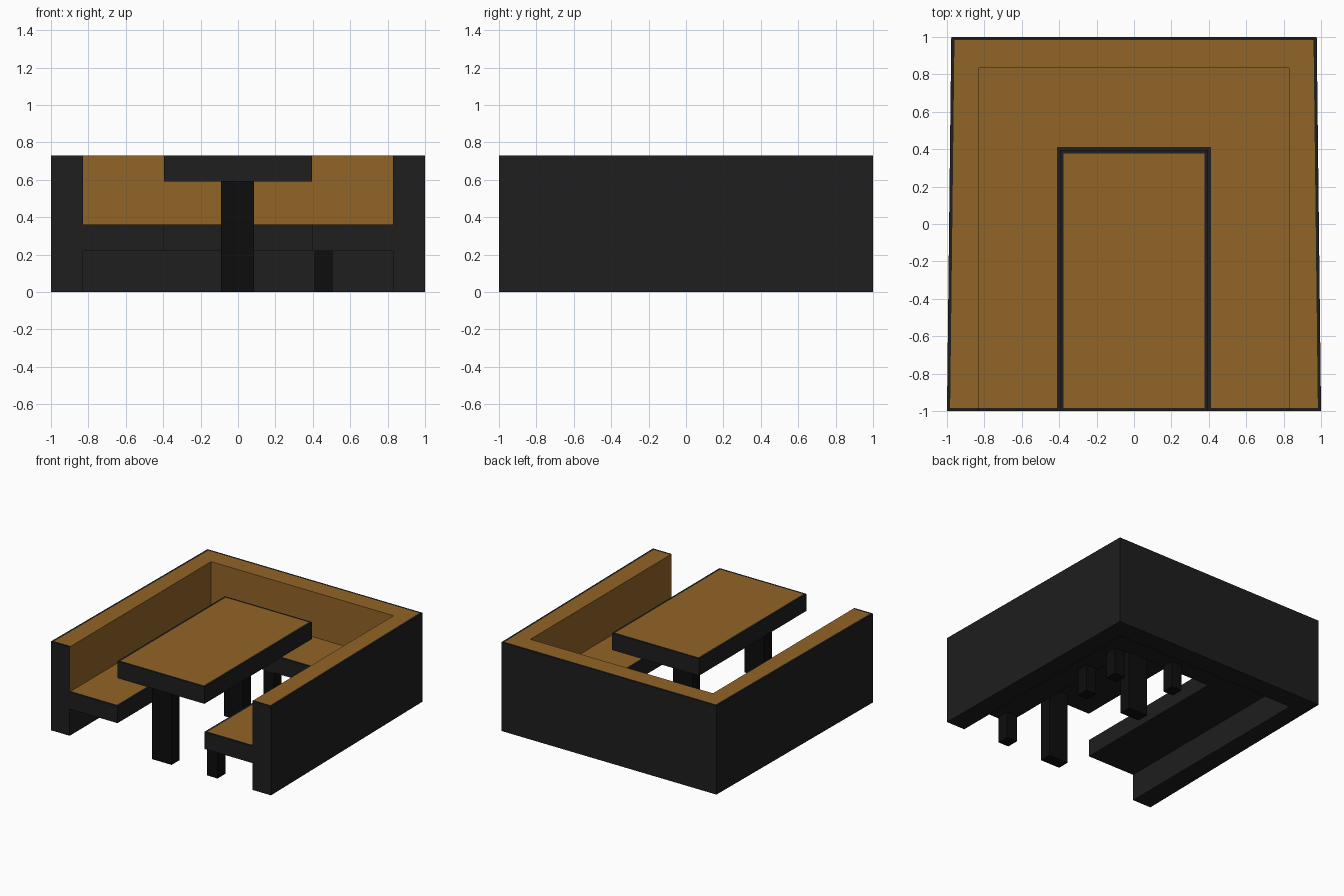
import bpy, bmesh

if "Cube" in bpy.data.objects:
    bpy.data.objects.remove(bpy.data.objects["Cube"])


def material(name, color):
    m = bpy.data.materials.new(name)
    m.diffuse_color = (*color, 1)
    m.use_nodes = True
    m.node_tree.nodes["Principled BSDF"].inputs["Base Color"].default_value = m.diffuse_color
    return m


WOOD = material("wood", (0.29, 0.128, 0.021))
DARK = material("dark_paint", (0.013, 0.013, 0.013))
LEG = material("leg_paint", (0.004, 0.004, 0.004))

SEAT_TOP, SEAT_LOW, TOP = 0.36, 0.22, 0.73
R = 0.017  # width of the dark rim on wooden tops


def finish(name, bm, mats):
    bmesh.ops.recalc_face_normals(bm, faces=bm.faces)
    me = bpy.data.meshes.new(name)
    bm.to_mesh(me)
    bm.free()
    for m in mats:
        me.materials.append(m)
    ob = bpy.data.objects.new(name, me)
    bpy.context.collection.objects.link(ob)
    return ob


def slab(name, outline, top, z0, z1, wood_sides=()):
    """Upright prism whose top is a wooden panel inside a dark rim."""
    bm = bmesh.new()
    low, high, pan = ([bm.verts.new((x, y, z)) for x, y in pts]
                      for pts, z in ((outline, z0), (outline, z1), (top, z1)))
    bm.faces.new(low[::-1])
    bm.faces.new(pan).material_index = 1
    n = len(outline)
    for i in range(n):
        j = (i + 1) % n
        side = bm.faces.new((low[i], low[j], high[j], high[i]))
        side.material_index = int(i in wood_sides)
        bm.faces.new((high[i], high[j], pan[j], pan[i]))
    # Inner wall is only wooden above the seat
    if wood_sides:
        bmesh.ops.bisect_plane(bm, geom=bm.verts[:] + bm.edges[:] + bm.faces[:],
                               plane_co=(0, 0, SEAT_TOP), plane_no=(0, 0, 1))
        for f in bm.faces:
            if f.calc_center_median().z < SEAT_TOP:
                f.material_index = 0
    bmesh.ops.remove_doubles(bm, verts=bm.verts, dist=1e-5)
    bmesh.ops.dissolve_degenerate(bm, edges=bm.edges, dist=1e-5)
    return finish(name, bm, (DARK, WOOD))


def u_shape(front, back, y_back, inner, y_inner, y_front=-1.0):
    """Plan outline open towards the front."""
    right = [(front, y_front), (back, y_back)]
    mirror = [(-back, y_back), (-front, y_front)]
    return right + mirror + [(-inner, y_front), (-inner, y_inner),
                             (inner, y_inner), (inner, y_front)]


def rect(x, y0, y1):
    return [(-x, y0), (x, y0), (x, y1), (-x, y1)]


def leg(name, x, y, w, d, h):
    bm = bmesh.new()
    bmesh.ops.create_cube(bm, size=1)
    for v in bm.verts:
        v.co = (x + v.co.x * w, y + v.co.y * d, (v.co.z + 0.5) * h)
    return finish(name, bm, (LEG,))


# Surrounding backrest wall, slightly narrower at the back
slab("backrest_wall", u_shape(1.0, 0.977, 1.0, 0.83, 0.835),
     u_shape(1.0 - R, 0.977 - R, 1.0 - R, 0.83, 0.835, -1.0 + R),
     0, TOP, wood_sides=(4, 5, 6))

# Bench seat against the wall
slab("bench_seat", u_shape(0.83, 0.83, 0.835, 0.395, 0.395),
     u_shape(0.83, 0.83, 0.835, 0.395 + R, 0.395 + R, -1.0 + R),
     SEAT_LOW, SEAT_TOP)

# Table top
slab("table_top", rect(0.395, -1.0, 0.395),
     rect(0.395 - R, -1.0 + R, 0.395 - R), 0.59, TOP)

# Table legs
for i, y in enumerate((-0.935, -0.005)):
    leg(f"table_leg_{i + 1}", -0.002, y, 0.176, 0.1, 0.59)

# Bench legs: right side and back only
for i, (x, y) in enumerate(((0.457, -0.935), (0.457, -0.005),
                            (0.457, 0.33), (0.0, 0.45))):
    leg(f"bench_leg_{i + 1}", x, y, 0.095, 0.1, SEAT_LOW)
